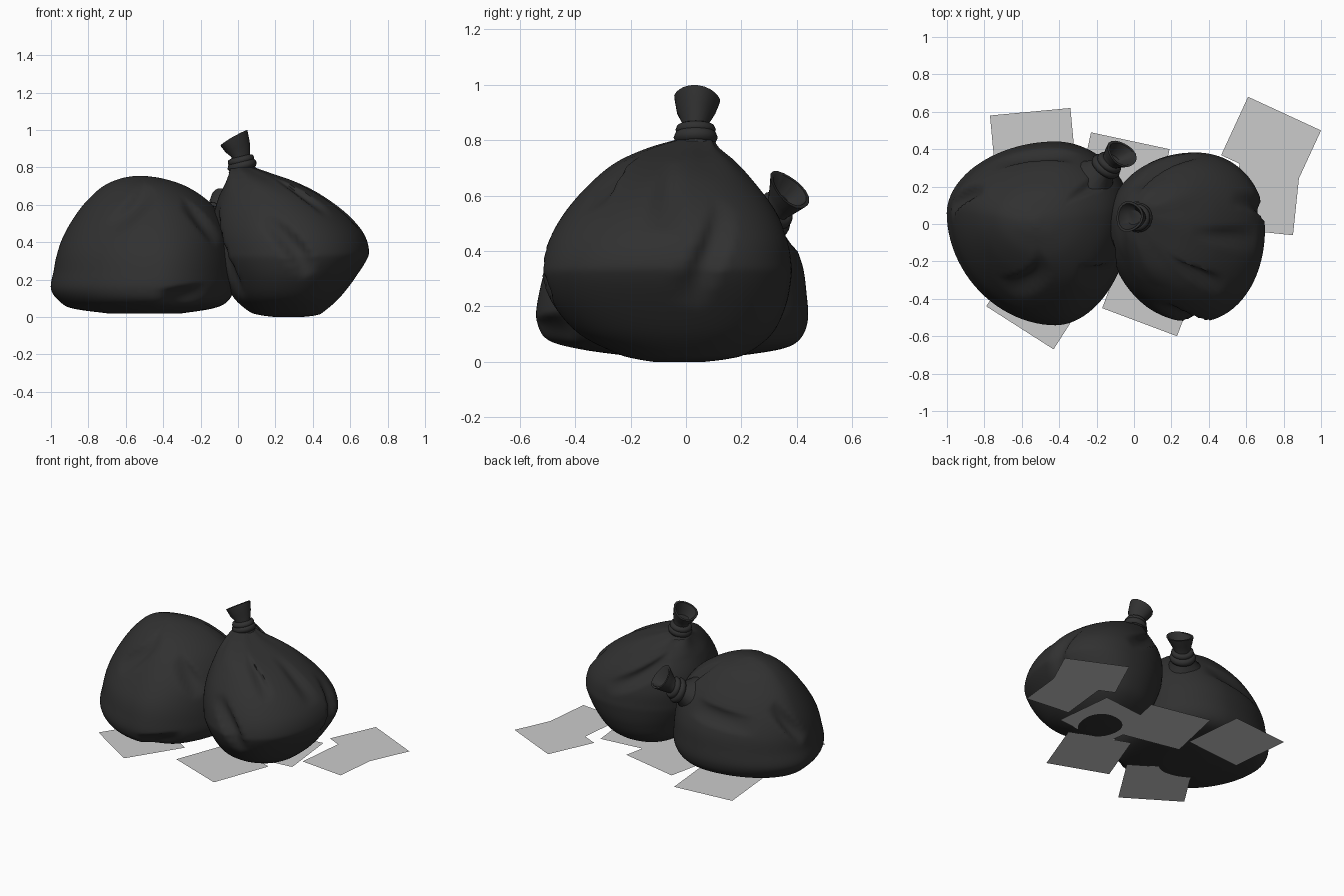
import bpy, bmesh, math
from mathutils import Vector

if "Cube" in bpy.data.objects:
    bpy.data.objects.remove(bpy.data.objects["Cube"])

black = bpy.data.materials.new("black_plastic")
black.diffuse_color = (0.03, 0.03, 0.03, 1)
black.use_nodes = True
black.node_tree.nodes["Principled BSDF"].inputs["Base Color"].default_value = black.diffuse_color
SEG = 96


def skin(name, rings, mat=black):
    """Bridge a list of point rings, cap both ends and shade smooth."""
    bm = bmesh.new()
    vr = [[bm.verts.new(p) for p in r] for r in rings]
    for a, b in zip(vr, vr[1:]):
        n = len(a)
        for i in range(n):
            j = (i + 1) % n
            bm.faces.new((a[i], a[j], b[j], b[i]))
    bm.faces.new(vr[0][::-1])
    bm.faces.new(vr[-1])
    bmesh.ops.recalc_face_normals(bm, faces=bm.faces[:])
    me = bpy.data.meshes.new(name)
    bm.to_mesh(me)
    bm.free()
    ob = bpy.data.objects.new(name, me)
    bpy.context.collection.objects.link(ob)
    me.materials.append(mat)
    smooth(ob)
    return ob


def smooth(ob):
    bpy.ops.object.select_all(action='DESELECT')
    ob.select_set(True)
    bpy.context.view_layer.objects.active = ob
    bpy.ops.object.shade_smooth_by_angle(angle=math.radians(60))


def refine(rows, k=8):
    """Catmull-Rom interpolation between profile rows."""
    out = []
    for i in range(len(rows) - 1):
        p0, p1 = rows[max(i - 1, 0)], rows[i]
        p2, p3 = rows[i + 1], rows[min(i + 2, len(rows) - 1)]
        for s in range(k):
            t = s / k
            out.append([0.5 * (2 * b + (c - a) * t + (2 * a - 5 * b + 4 * c - d) * t * t
                               + (3 * b - a - 3 * c + d) * t ** 3)
                        for a, b, c, d in zip(p0, p1, p2, p3)])
    return out + [list(rows[-1])]


def crease(ang, z, creases):
    """Inward push from lens-shaped folds given as (angle0, z0, angle1, z1)."""
    push = 0
    for a0, z0, a1, z1 in creases:
        r = math.radians(1) * 0.42
        d = Vector(((a1 - a0) * r, z1 - z0))
        rel = (ang - a0 + 180) % 360 - 180
        v = Vector((rel * r, z - z0))
        t = v.dot(d) / d.length_squared
        if 0 < t < 1:
            w = 0.06
            dist = abs(v.x * d.y - v.y * d.x) / d.length
            if dist < w:
                push = max(push, 0.042 * math.sin(math.pi * t) * (1 - (dist / w) ** 2))
    return push


def power(v, e):
    return math.copysign(abs(v) ** e, v)


def bag(name, rows, creases, skew=(0, 0), pleat=None, e=1.0):
    """Rows are (z, x0, x1, y0, y1); skew shifts where the extremes fall."""
    rings = []
    for z, x0, x1, y0, y1 in refine(rows):
        hx, hy = (x1 - x0) / 2, (y1 - y0) / 2
        cx, cy = x0 + hx * (1 + skew[0]), y0 + hy * (1 + skew[1])
        ring = []
        for i in range(SEG):
            a = 2 * math.pi * i / SEG
            c, s = power(math.cos(a), e), power(math.sin(a), e)
            f = 1 - crease(math.degrees(a), z, creases) / max(hx, 0.1)
            if pleat and z > pleat:
                f *= 1 + 0.05 * math.cos(7 * a) * (z - pleat) / 0.15
            ring.append((cx + f * c * ((x1 - cx) if c > 0 else (cx - x0)),
                         cy + f * s * ((y1 - cy) if s > 0 else (cy - y0)), z))
        rings.append(ring)
    return skin(name, rings)


def tuft(name, sections):
    """Loft circular sections given as (centre, axis, radius)."""
    rings = []
    for c, ax, r in sections:
        n = Vector(ax).normalized()
        u = Vector((0, 1, 0)).cross(n).normalized()
        v = n.cross(u)
        rings.append([Vector(c) + r * (1 + 0.05 * math.cos(3 * a)) * (u * math.cos(a) + v * math.sin(a))
                      for a in (2 * math.pi * i / 20 for i in range(20))])
    return skin(name, rings)


def knot(name, c, axis, major, minor):
    q = Vector(axis).to_track_quat('Z', 'Y').to_euler()
    bpy.ops.mesh.primitive_torus_add(location=c, rotation=q, major_radius=major, minor_radius=minor,
                                     major_segments=20, minor_segments=8)
    ob = bpy.context.object
    ob.name = name
    ob.data.materials.append(black)
    smooth(ob)


# upright bag on the right
bag("upright_bag", [
    (0.00, .20, .34, -.12, .07), (0.01, .12, .42, -.18, .15), (0.03, .06, .46, -.25, .22),
    (0.10, -.02, .54, -.385, .31),
    (0.20, -.07, .62, -.475, .36), (0.30, -.115, .685, -.52, .38), (0.36, -.13, .70, -.52, .38),
    (0.45, -.14, .67, -.49, .365), (0.55, -.13, .585, -.43, .32), (0.65, -.10, .45, -.34, .245),
    (0.72, -.07, .31, -.25, .18), (0.77, -.05, .17, -.14, .12), (0.80, -.04, .085, -.04, .10)],
    [(-107, .54, -80, .22), (130, .67, 85, .42), (26, .58, 2, .20), (-8, .72, -8, .47),
     (-168, .6, -145, .10), (-60, .74, -48, .55)], skew=(.1, .12), pleat=0.65, e=.95)
tuft("upright_bag_neck", [
    ((.03, .035, .77), (0, 0, 1), .085), ((.022, .035, .81), (-.2, 0, 1), .055),
    ((.012, .035, .865), (-.2, 0, 1), .05), ((-.005, .037, .905), (-.4, 0, 1), .07),
    ((-.025, .04, .955), (-.5, .1, .85), .083), ((-.025, .04, .955), (-.5, .1, .85), .07),
    ((0, .037, .895), (-.3, 0, 1), .04)])
knot("upright_bag_tie_lower", (.022, .035, .81), (-.25, 0, 1), .054, .026)
knot("upright_bag_tie_upper", (.016, .035, .838), (-.25, 0, 1), .052, .021)

# slumped bag on the left
bag("slumped_bag", [
    (.02, -.70, -.30, -.20, .18), (.045, -.88, -.14, -.38, .34), (.08, -.95, -.06, -.50, .41),
    (.15, -1.0, -.02, -.54, .44), (.25, -.985, -.02, -.53, .435), (.35, -.965, -.03, -.50, .42),
    (.45, -.925, -.05, -.44, .38), (.55, -.865, -.10, -.36, .32), (.63, -.80, -.17, -.28, .25),
    (.70, -.72, -.28, -.18, .17), (.74, -.63, -.40, -.08, .08), (.755, -.55, -.50, -.02, .03)],
    [(-125, .46, -95, .71), (-62, .62, -35, .40), (50, .71, 40, .52), (132, .42, 70, .48),
     (178, .3, 150, .55), (-90, .09, -50, .13)], skew=(.18, .22), e=1.04)
tuft("slumped_bag_neck", [
    ((-.30, .17, .42), (.5, .6, .4), .20), ((-.21, .25, .485), (.5, .65, .4), .12),
    ((-.16, .30, .52), (.5, .65, .4), .06), ((-.12, .335, .56), (.5, .65, .45), .052),
    ((-.095, .355, .59), (.48, .6, .5), .07), ((-.065, .375, .62), (.45, .58, .62), .088),
    ((-.065, .375, .62), (.45, .58, .62), .074), ((-.11, .345, .575), (.5, .65, .45), .04)])
knot("slumped_bag_tie_lower", (-.15, .308, .525), (.5, .65, .4), .06, .026)
knot("slumped_bag_tie_upper", (-.132, .327, .547), (.5, .65, .4), .053, .021)

# loose paper sheets on the ground: one edge from corner a to b, height z, depth / width
sheets = [((-.34, .62), (-.77, .58), .008, 1), ((.19, .40), (-.23, .49), .010, 1),
          ((1.0, .50), (.61, .68), .009, .8), ((.85, -.06), (.895, .37), .012, .75),
          ((-.79, -.44), (-.43, -.67), .024, 1), ((-.17, -.45), (.23, -.60), .003, 1),
          ((.515, -.125), (.47, .29), .007, 1)]
for i, (a, b, z, k) in enumerate(sheets):
    a, b = Vector(a), Vector(b)
    n = Vector((a.y - b.y, b.x - a.x)) * k
    me = bpy.data.meshes.new(f"paper_sheet_{i + 1}")
    me.from_pydata([(p.x, p.y, z) for p in (a, b, b + n, a + n)], [], [(0, 1, 2, 3)])
    bpy.context.collection.objects.link(bpy.data.objects.new(me.name, me))
